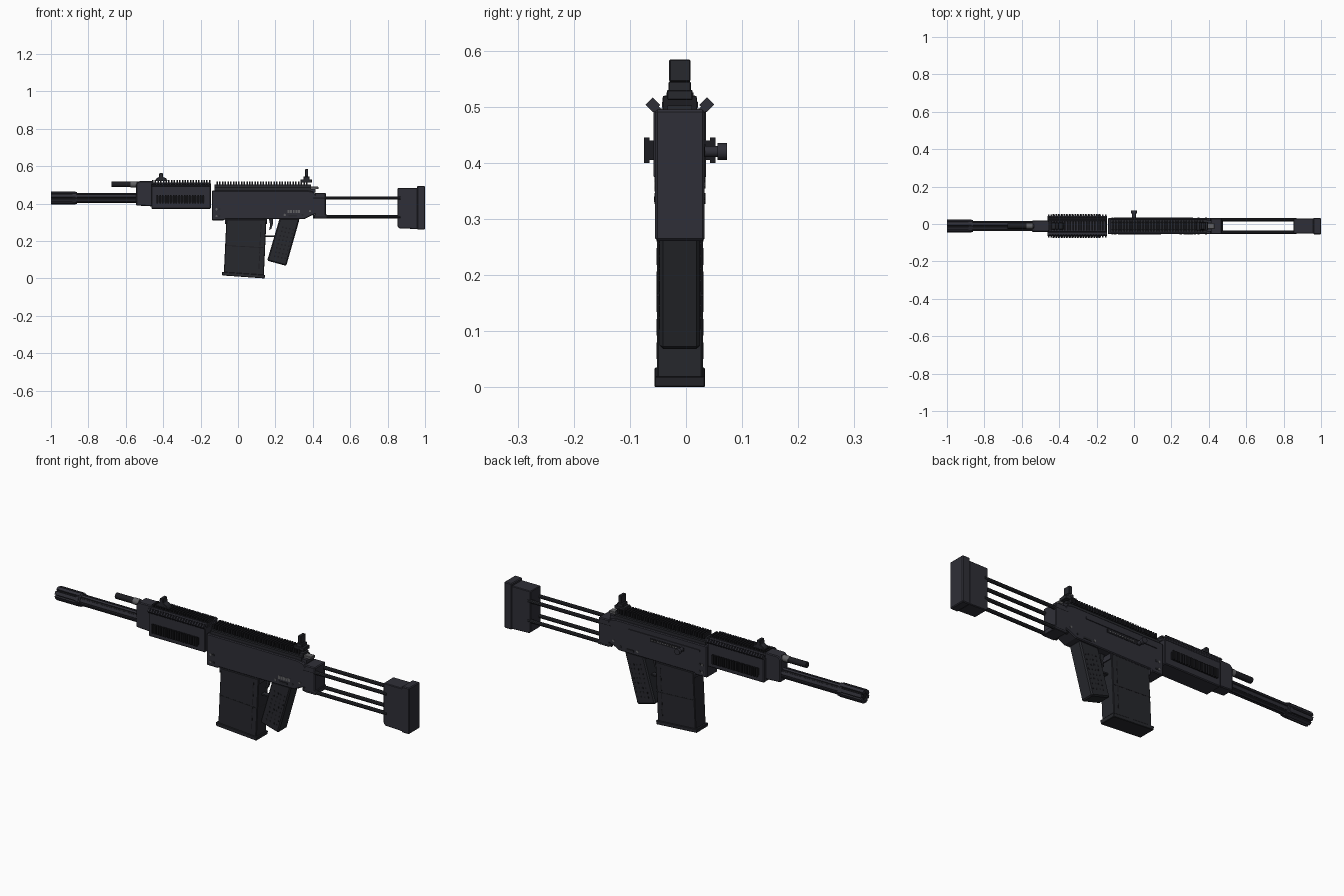
import bpy, bmesh, math
from mathutils import Vector, Matrix

if "Cube" in bpy.data.objects:
    bpy.data.objects.remove(bpy.data.objects["Cube"], do_unlink=True)

CY = -0.011  # centre plane of the body


def mat(name, col):
    m = bpy.data.materials.new(name)
    m.use_nodes = True
    m.diffuse_color = (*col, 1)
    b = m.node_tree.nodes["Principled BSDF"]
    b.inputs["Base Color"].default_value = (*col, 1)
    b.inputs["Roughness"].default_value = 0.6
    return m


BODY = mat("blue grey metal", (0.028, 0.028, 0.038))
DARK = mat("dark polymer", (0.020, 0.021, 0.026))
BLACK = mat("blackened steel", (0.012, 0.012, 0.015))
GREY = mat("bare grey metal", (0.12, 0.12, 0.125))


def finish(name, bm, m, bevel=0, smooth=False):
    bmesh.ops.recalc_face_normals(bm, faces=bm.faces)
    me = bpy.data.meshes.new(name)
    bm.to_mesh(me)
    bm.free()
    ob = bpy.data.objects.new(name, me)
    bpy.context.collection.objects.link(ob)
    me.materials.append(m)
    if bevel:
        md = ob.modifiers.new("edge", 'BEVEL')
        md.width, md.segments = bevel, 1
    if smooth:
        bpy.ops.object.select_all(action='DESELECT')
        ob.select_set(True)
        bpy.context.view_layer.objects.active = ob
        bpy.ops.object.shade_smooth_by_angle(angle=math.radians(35))
    return ob


def add_box(bm, x, y, z, rot=None):
    """Box from (min, max) ranges, optionally turned about its own centre."""
    c = Vector(((x[0] + x[1]) / 2, (y[0] + y[1]) / 2, (z[0] + z[1]) / 2))
    s = Matrix.Diagonal((x[1] - x[0], y[1] - y[0], z[1] - z[0], 1))
    bmesh.ops.create_cube(bm, size=1, matrix=Matrix.Translation(c) @ (rot or Matrix()) @ s)


def boxes(name, m, items, bevel=0):
    bm = bmesh.new()
    for it in items:
        add_box(bm, *it)
    return finish(name, bm, m, bevel)


def prism(name, m, pts, half, bevel=0, cy=CY):
    """Extrude an x-z outline to both sides of the centre plane."""
    bm = bmesh.new()
    f = bm.faces.new([bm.verts.new((x, cy - half, z)) for x, z in pts])
    r = bmesh.ops.extrude_face_region(bm, geom=[f])
    vs = [v for v in r["geom"] if isinstance(v, bmesh.types.BMVert)]
    bmesh.ops.translate(bm, verts=vs, vec=(0, 2 * half, 0))
    return finish(name, bm, m, bevel)


def rod(name, m, x0, x1, y, z, r, n=16, axis='X', smooth=True):
    """Cylinder along x, or along y when axis is Y (x0, x1 are then y limits, y is x)."""
    bm = bmesh.new()
    mid = (x0 + x1) / 2
    if axis == 'X':
        mx = Matrix.Translation((mid, y, z)) @ Matrix.Rotation(math.pi / 2, 4, 'Y')
    else:
        mx = Matrix.Translation((y, mid, z)) @ Matrix.Rotation(math.pi / 2, 4, 'X')
    bmesh.ops.create_cone(bm, cap_ends=True, segments=n, radius1=r, radius2=r,
                          depth=x1 - x0, matrix=mx)
    return finish(name, bm, m, 0, smooth)


def yr(h):
    return (CY - h, CY + h)


def steps(x0, x1, pitch, fill=0.55):
    n = int(round((x1 - x0) / pitch))
    return [(x0 + i * pitch, x0 + (i + fill) * pitch) for i in range(n)]


def ribs(name, m, x0, x1, z, r, n, w):
    """Lengthwise ribs around a tube."""
    bm = bmesh.new()
    for i in range(n):
        a = 2 * math.pi * (i + 0.5) / n
        c = (CY + math.cos(a) * r, z + math.sin(a) * r)
        add_box(bm, (x0, x1), (c[0] - w, c[0] + w), (c[1] - w, c[1] + w),
                Matrix.Rotation(a, 4, 'X'))
    return finish(name, bm, m)


# Barrel, muzzle device and gas tube
rod("barrel", BLACK, -0.90, -0.50, CY, 0.43, 0.024)
ribs("barrel_flutes", BODY, -0.865, -0.53, 0.43, 0.021, 8, 0.006)
rod("muzzle_core", BLACK, -0.995, -0.865, CY, 0.43, 0.027, 16)
ribs("muzzle_ribs", BODY, -1.0, -0.87, 0.43, 0.025, 8, 0.0085)
rod("muzzle_collar", BODY, -0.885, -0.862, CY, 0.43, 0.033, 8, smooth=False)
rod("gas_tube", BLACK, -0.675, -0.53, CY, 0.503, 0.015, 12)
rod("gas_tube_collar", GREY, -0.575, -0.543, CY, 0.503, 0.0165, 12)

# Front block
prism("front_block", BODY, [(-0.545, 0.39), (-0.455, 0.385), (-0.455, 0.52), (-0.53, 0.52),
                            (-0.545, 0.505)], 0.031, 0.004)

# Handguard with top, side and slanted rails
boxes("handguard", BODY, [((-0.463, -0.145), yr(0.047), (0.372, 0.497)),
                          ((-0.463, -0.145), yr(0.032), (0.495, 0.512))], 0.004)
boxes("handguard_top_teeth", BLACK,
      [(s, yr(0.024), (0.510, 0.525)) for s in steps(-0.46, -0.145, 0.0145)])
side, slant = [], []
for sg in (-1, 1):
    def span(a, b):
        return tuple(sorted((CY + sg * a, CY + sg * b)))
    side.append(((-0.435, -0.18), span(0.046, 0.055), (0.405, 0.44)))
    side += [(s, span(0.054, 0.064), (0.40, 0.445)) for s in steps(-0.435, -0.18, 0.0145)]
    turn = Matrix.Rotation(sg * -math.pi / 4, 4, 'X')
    slant.append(((-0.463, -0.145), span(0.038, 0.05), (0.490, 0.506), turn))
    slant += [(s, span(0.039, 0.057), (0.494, 0.513), turn) for s in steps(-0.46, -0.145, 0.0145)]
boxes("handguard_side_rails", BLACK, side)
boxes("handguard_slanted_rails", BODY, slant)

# Receiver
prism("receiver", BODY, [(-0.14, 0.31), (-0.075, 0.31), (-0.07, 0.317), (0.355, 0.317),
                         (0.39, 0.335), (0.42, 0.345), (0.42, 0.44), (0.405, 0.463),
                         (0.37, 0.47), (-0.14, 0.47)], 0.043, 0.004)
boxes("receiver_rear_block", BODY, [((0.41, 0.47), yr(0.043), (0.333, 0.457))], 0.004)
boxes("magazine_well", BODY, [((-0.07, 0.155), yr(0.038), (0.29, 0.33))])
boxes("receiver_side_ridge", BODY, [((-0.10, 0.30), (CY + 0.042, CY + 0.047), (0.432, 0.442))])

# Receiver top rail
boxes("top_rail_base", DARK, [((-0.125, 0.39), yr(0.034), (0.465, 0.485)),
                              ((-0.125, 0.39), yr(0.022), (0.484, 0.502))])
boxes("top_rail_teeth", BLACK,
      [(s, yr(0.030), (0.495, 0.519)) for s in steps(-0.115, 0.385, 0.0145)])

# Charging handle and its slot on the left side
boxes("handle_slot", BLACK, [((-0.01, 0.18), (CY + 0.043, CY + 0.0445), (0.41, 0.428))])
boxes("slot_marks", GREY, [(s, (CY + 0.044, CY + 0.0455), (0.417, 0.422))
                           for s in steps(0.03, 0.17, 0.0145)])
rod("handle_stem", BODY, 0.03, 0.06, 0.0, 0.42, 0.010, 12, 'Y')
rod("handle_knob", BODY, 0.056, 0.073, 0.0, 0.42, 0.015, 12, 'Y')

# Pins, fire selector marks
for i, (x, z) in enumerate([(-0.115, 0.37), (-0.10, 0.37), (-0.115, 0.333), (-0.10, 0.333),
                            (0.25, 0.34), (0.345, 0.34), (0.385, 0.36)]):
    rod("pin_%d" % (i + 1), DARK if i % 2 else GREY, CY - 0.0455, CY + 0.0455, x, z, 0.006, 10, 'Y')
boxes("selector_marks", GREY, [(s, (CY - 0.045, CY - 0.042), (0.349, 0.366))
                               for s in steps(0.265, 0.335, 0.014, 0.7)])
boxes("selector_lever", DARK, [((0.27, 0.315), yr(0.046), (0.330, 0.340))])

# Sights
prism("front_sight", DARK, [(-0.445, 0.52), (-0.375, 0.52), (-0.385, 0.536), (-0.40, 0.542),
                            (-0.403, 0.565), (-0.42, 0.565), (-0.423, 0.542), (-0.435, 0.536)],
      0.018, 0.002)
boxes("rear_sight", DARK, [((0.335, 0.395), yr(0.023), (0.512, 0.530)),
                           ((0.350, 0.382), yr(0.020), (0.528, 0.545)),
                           ((0.358, 0.375), yr(0.019), (0.545, 0.584))], 0.002)
boxes("rear_latch", GREY, [((0.38, 0.43), yr(0.016), (0.477, 0.491))], 0.002)
boxes("rear_latch_base", BODY, [((0.375, 0.415), yr(0.03), (0.46, 0.478))])

# Magazine with base and seams
prism("magazine", DARK, [(-0.062, 0.315), (0.152, 0.315), (0.138, 0.012), (-0.076, 0.024)], 0.041, 0.003)
prism("magazine_base", DARK, [(-0.086, 0.035), (-0.084, 0.016), (0.142, 0.0), (0.146, 0.019)], 0.045, 0.002)
prism("magazine_cross_seam", BLACK, [(-0.068, 0.178), (0.145, 0.166), (0.145, 0.162), (-0.068, 0.174)], 0.0418)
for i in range(6):
    z = 0.05 + i * 0.042
    x = 0.108 + (z - 0.02) * 0.046
    prism("magazine_seam_%d" % (i + 1), BLACK,
          [(x, z), (x + 0.005, z), (x + 0.0065, z + 0.03), (x + 0.0015, z + 0.03)], 0.0418)

# Trigger, guard and grip
prism("trigger", DARK, [(0.165, 0.32), (0.188, 0.32), (0.186, 0.29), (0.178, 0.265),
                        (0.166, 0.258), (0.172, 0.285)], 0.007)
boxes("trigger_guard", DARK, [((0.135, 0.215), yr(0.012), (0.222, 0.229))])
prism("grip", DARK, [(0.222, 0.32), (0.33, 0.32), (0.258, 0.067), (0.156, 0.095)], 0.036, 0.006)
dots = []
for r in range(8):
    for c in range(4):
        z = 0.115 + r * 0.022
        x = 0.19 + (z - 0.1) * 0.285 + c * 0.019 - 0.003
        dots.append(((x, x + 0.008), yr(0.037), (z - c * 0.004, z - c * 0.004 + 0.008)))
boxes("grip_texture", BLACK, dots)

# Stock: four rods, body and butt plate
for sg in (-1, 1):
    for z, tag in ((0.43, "upper"), (0.33, "lower")):
        rod("stock_rod_%s_%s" % (tag, "left" if sg > 0 else "right"), DARK,
            0.40, 0.87, CY + sg * 0.034, z, 0.0095, 10)
boxes("stock_lug", BODY, [((0.41, 0.475), yr(0.043), (0.32, 0.342))], 0.002)
prism("stock_body", BODY, [(0.853, 0.278), (0.862, 0.268), (0.96, 0.264), (0.96, 0.483),
                           (0.853, 0.483)], 0.040, 0.003)
boxes("butt_plate", BODY, [((0.958, 1.0), yr(0.044), (0.261, 0.495))], 0.004)
